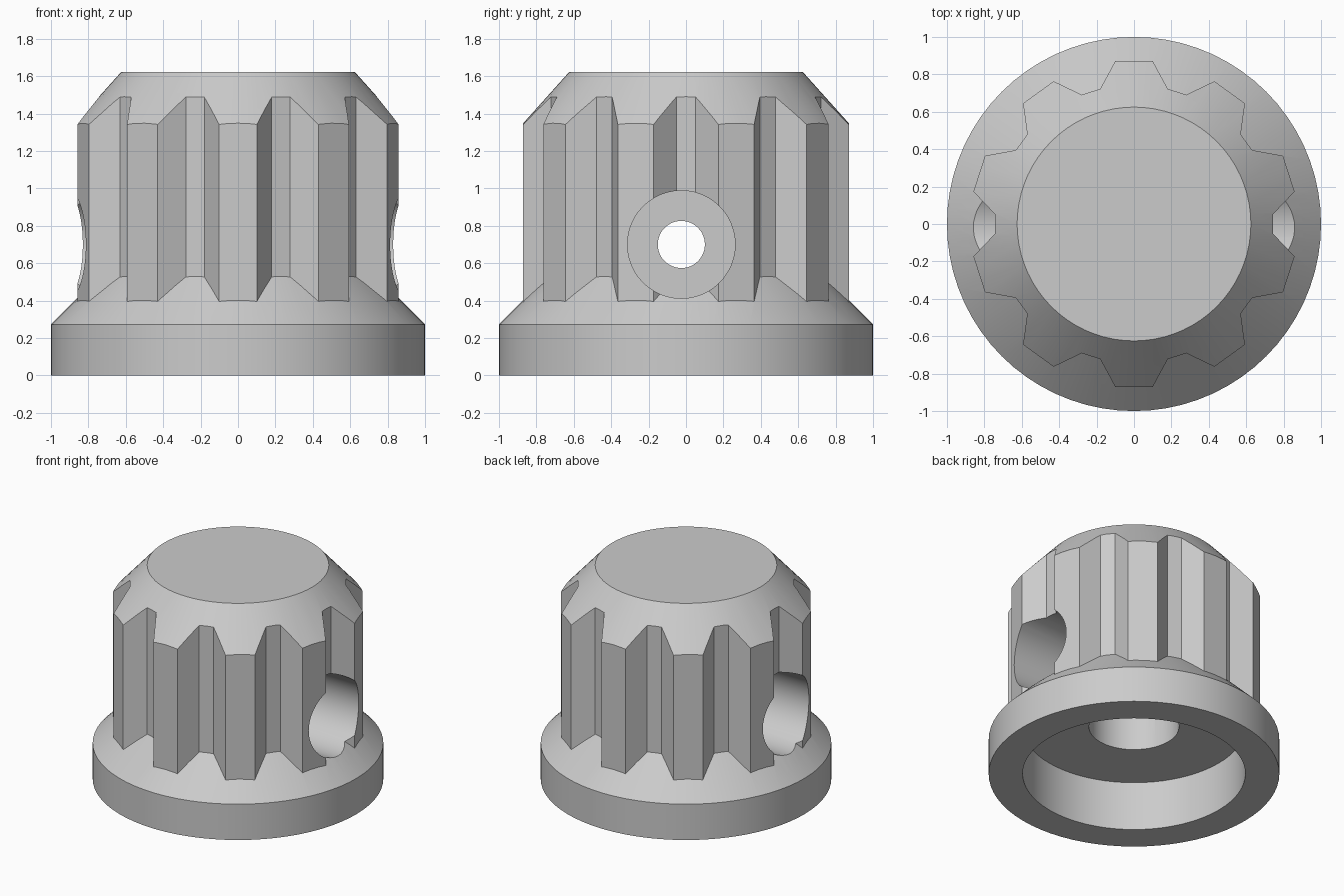
import bpy, bmesh, math
from mathutils import Matrix, Vector

cube = bpy.data.objects.get("Cube")
if cube:
    bpy.data.objects.remove(cube, do_unlink=True)

# One grey material for the whole knob
grey = bpy.data.materials.new("grey plastic")
grey.use_nodes = True
color = (0.6, 0.6, 0.6, 1)
grey.diffuse_color = color
grey.node_tree.nodes["Principled BSDF"].inputs["Base Color"].default_value = color


def finish(name, bm):
    bmesh.ops.recalc_face_normals(bm, faces=bm.faces)
    mesh = bpy.data.meshes.new(name)
    bm.to_mesh(mesh)
    bm.free()
    mesh.materials.append(grey)
    obj = bpy.data.objects.new(name, mesh)
    bpy.context.collection.objects.link(obj)
    return obj


def loft(name, rings, matrix=Matrix()):
    """Closed solid through rings of matching points."""
    bm = bmesh.new()
    loops = [[bm.verts.new(matrix @ Vector(p)) for p in ring] for ring in rings]
    for low, high in zip(loops, loops[1:]):
        for i in range(len(low)):
            j = (i + 1) % len(low)
            bm.faces.new((low[i], low[j], high[j], high[i]))
    bm.faces.new(loops[0])
    bm.faces.new(loops[-1])
    return finish(name, bm)


def lathe(name, profile, sides=72, matrix=Matrix()):
    turns = [math.tau * i / sides for i in range(sides)]
    return loft(name, [[(r * math.cos(a), r * math.sin(a), z) for a in turns]
                       for r, z in profile], matrix)


def combine(target, other, operation):
    mod = target.modifiers.new(operation.lower(), "BOOLEAN")
    mod.operation = operation
    mod.solver = "EXACT"
    mod.object = other
    bpy.context.view_layer.objects.active = target
    bpy.ops.object.modifier_apply(modifier=mod.name)
    bpy.data.objects.remove(other, do_unlink=True)


# Grip: ten flat ribs with flat valleys between them
outline = []
for k in range(10):
    rib = math.radians(90 + 36 * k)
    for radius, offset in ((0.745, -14), (0.876, -6.6), (0.876, 6.6), (0.745, 14)):
        a = rib + math.radians(offset)
        outline.append((radius * math.cos(a), radius * math.sin(a)))
knob = loft("knob", [[(x, y, z) for x, y in outline] for z in (0.33, 1.7)])

# Chamfered crown trims the rib tops
combine(knob, lathe("crown", [(1.0, 0.2), (1.0, 1.204), (0.625, 1.622)]), "INTERSECT")

# Flange with sloping shoulder
combine(knob, lathe("flange", [(1.0, 0), (1.0, 0.272), (0.67, 0.602)]), "UNION")

# Underside recess and blind shaft bore
combine(knob, lathe("recess", [(0.766, -0.1), (0.766, 0.372)]), "DIFFERENCE")
combine(knob, lathe("shaft_bore", [(0.31, 0.3), (0.31, 1.2)], 48), "DIFFERENCE")

# Cross hole with a deep counterbore on each side
across = Matrix.Translation((0, -0.025, 0.7)) @ Matrix.Rotation(math.pi / 2, 4, "Y")
combine(knob, lathe("cross_hole", [(0.126, -1.2), (0.126, 1.2)], 48, across), "DIFFERENCE")
for side in (-1, 1):
    bore = lathe("counterbore", [(0.288, 0.42 * side), (0.288, 1.2 * side)], 48, across)
    combine(knob, bore, "DIFFERENCE")

# Smooth round walls, crisp edges
bpy.ops.object.select_all(action="DESELECT")
knob.select_set(True)
bpy.context.view_layer.objects.active = knob
bpy.ops.object.shade_smooth_by_angle(angle=math.radians(25))
